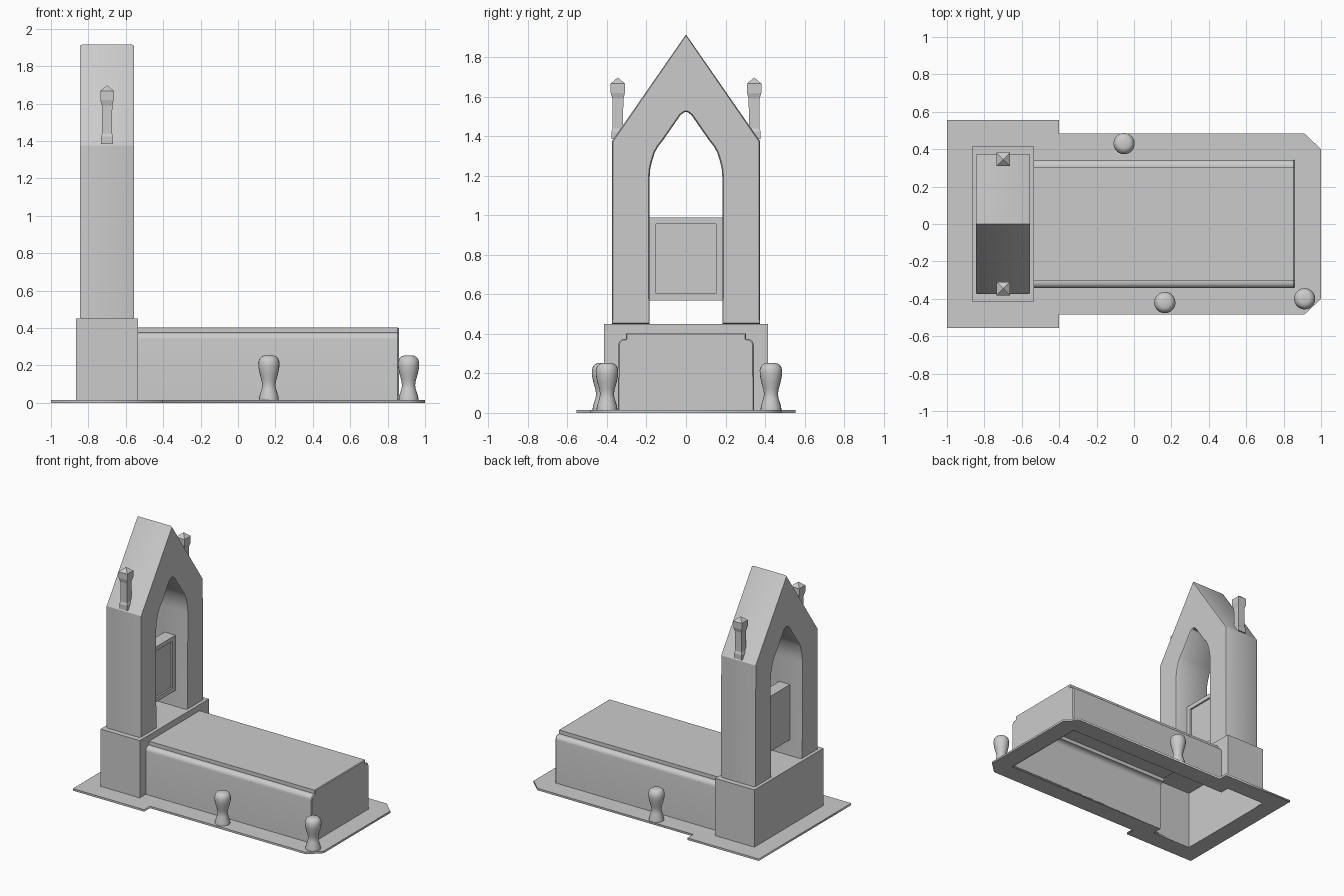
import bpy, bmesh, math
from mathutils import Matrix

if "Cube" in bpy.data.objects:
    bpy.data.objects.remove(bpy.data.objects["Cube"])


def finish(bm, name, recalc=True):
    if recalc:
        bmesh.ops.recalc_face_normals(bm, faces=bm.faces[:])
    me = bpy.data.meshes.new(name)
    bm.to_mesh(me)
    bm.free()
    ob = bpy.data.objects.new(name, me)
    bpy.context.collection.objects.link(ob)
    return ob


def select(ob):
    bpy.ops.object.select_all(action='DESELECT')
    ob.select_set(True)
    bpy.context.view_layer.objects.active = ob


def smooth(ob):
    select(ob)
    bpy.ops.object.shade_smooth_by_angle(angle=math.radians(30))


def mirrored(half):
    """Complete a (y, z) profile from its right half."""
    return half + [(-y, z) for y, z in reversed(half)]


def prism(name, pts, x0, x1, chamfer=0.0, depth=0.0, both=False):
    """Extrude a (y, z) profile along x, with optional chamfered ends."""
    bm = bmesh.new()
    a = bm.faces.new([bm.verts.new((x0, y, z)) for y, z in pts])
    b = bm.faces.new([bm.verts.new((x1, y, z)) for y, z in pts])
    n = len(pts)
    va, vb = a.verts[:], b.verts[:]
    for i in range(n):
        j = (i + 1) % n
        bm.faces.new((va[i], va[j], vb[j], vb[i]))
    bmesh.ops.recalc_face_normals(bm, faces=bm.faces[:])
    if chamfer:
        for f in ([a, b] if both else [b]):
            bmesh.ops.inset_region(bm, faces=[f], thickness=chamfer, depth=depth)
    return finish(bm, name)


def lathe(name, profile, segs, loc, turn=0.0):
    """Spin an (r, z) profile around z."""
    bm = bmesh.new()
    vs = [bm.verts.new((r, 0, z)) for r, z in profile]
    es = [bm.edges.new(p) for p in zip(vs, vs[1:])]
    bmesh.ops.spin(bm, geom=vs + es, cent=(0, 0, 0), axis=(0, 0, 1),
                   angle=math.tau, steps=segs, use_duplicate=False)
    bmesh.ops.remove_doubles(bm, verts=bm.verts[:], dist=0.0005)
    bmesh.ops.rotate(bm, verts=bm.verts[:], cent=(0, 0, 0),
                     matrix=Matrix.Rotation(turn, 3, 'Z'))
    ob = finish(bm, name)
    ob.location = loc
    return ob


# Ground slab: flat ring, open beneath the hollow tomb
outer = [(-1, .555), (-.4, .555), (-.4, .485), (.91, .485), (1, .4)]
inner = [(-.865, .415), (-.535, .415), (-.535, .343), (.859, .343)]
cu = bpy.data.curves.new("ground_slab", 'CURVE')
cu.dimensions, cu.fill_mode, cu.extrude = '2D', 'BOTH', .0075
for half in (outer, inner):
    pts = mirrored([(x, y) for x, y in half])
    pts = half + [(x, -y) for x, y in reversed(half)]
    sp = cu.splines.new('POLY')
    sp.points.add(len(pts) - 1)
    for p, (x, y) in zip(sp.points, pts):
        p.co = (x, y, 0, 1)
    sp.use_cyclic_u = True
slab = bpy.data.objects.new("ground_slab", cu)
slab.location.z = .0075
bpy.context.collection.objects.link(slab)
select(slab)
bpy.ops.object.convert(target='MESH')

# Tomb chest with rounded shoulders and a raised top
shoulder = [(.31 + .033 * math.cos(math.radians(a)), .342 + .033 * math.sin(math.radians(a)))
            for a in range(0, 91, 15)]
chest = prism("tomb_chest", mirrored([(.343, 0)] + shoulder + [(.303, .375), (.303, .403)]),
              -.6, .854, .006, .006)

# Pedestal joined to the chest, hollow underneath
pedestal = prism("pedestal", mirrored([(.415, 0), (.415, .45)]), -.865, -.535)
mod = chest.modifiers.new("join", 'BOOLEAN')
mod.operation, mod.solver, mod.object = 'UNION', 'EXACT', pedestal
select(chest)
bpy.ops.object.modifier_apply(modifier=mod.name)
bpy.data.objects.remove(pedestal)
chest.name = "tomb_chest_and_pedestal"
bm = bmesh.new()
bm.from_mesh(chest.data)
bottom = [f for f in bm.faces if f.normal.z < -.9 and f.calc_center_median().z < .003]
bmesh.ops.delete(bm, geom=bottom, context='FACES')
bm.to_mesh(chest.data)
bm.free()
smooth(chest)

# Gabled headstone with a pointed opening
opening = [(.008, 1.522), (.028, 1.507), (.116, 1.38), (.14, 1.35), (.158, 1.318),
           (.173, 1.27), (.181, 1.235), (.184, 1.19), (.184, .45)]
right = opening + [(.375, .45), (.375, 1.375)]
arch = prism("headstone_arch",
             right + [(0, 1.915)] + [(-y, z) for y, z in reversed(right)],
             -.833, -.567, .006, .012, both=True)
smooth(arch)

# Plaque held in the opening, with a recessed field on the front
bm = bmesh.new()
bmesh.ops.create_cube(bm, size=1)
bmesh.ops.scale(bm, verts=bm.verts[:], vec=(.09, .37, .42))
bmesh.ops.translate(bm, verts=bm.verts[:], vec=(-.70, 0, .78))
front = [f for f in bm.faces if f.normal.x > .9]
bmesh.ops.inset_region(bm, faces=front, thickness=.047)
bmesh.ops.inset_region(bm, faces=front, thickness=.001, depth=-.012)
finish(bm, "plaque")

# Square finials on the gable shoulders
finial = [(0, 1.385), (.033, 1.385), (.033, 1.425), (.026, 1.44), (.028, 1.59),
          (.036, 1.62), (.036, 1.667), (0, 1.698)]
for name, y in (("finial_front", -.345), ("finial_back", .345)):
    lathe(name, [(r * math.sqrt(2), z) for r, z in finial], 4, (-.70, y, 0), math.pi / 4)

# Turned posts standing on the slab
post = [(0, .015), (.053, .015), (.051, .035), (.038, .075), (.035, .095), (.039, .12),
        (.049, .155), (.056, .19), (.057, .215), (.051, .235), (.04, .247), (.027, .252), (0, .252)]
for i, (x, y) in enumerate([(-.053, .43), (.165, -.42), (.912, -.40)], 1):
    smooth(lathe(f"post_{i}", post, 20, (x, y, 0)))
